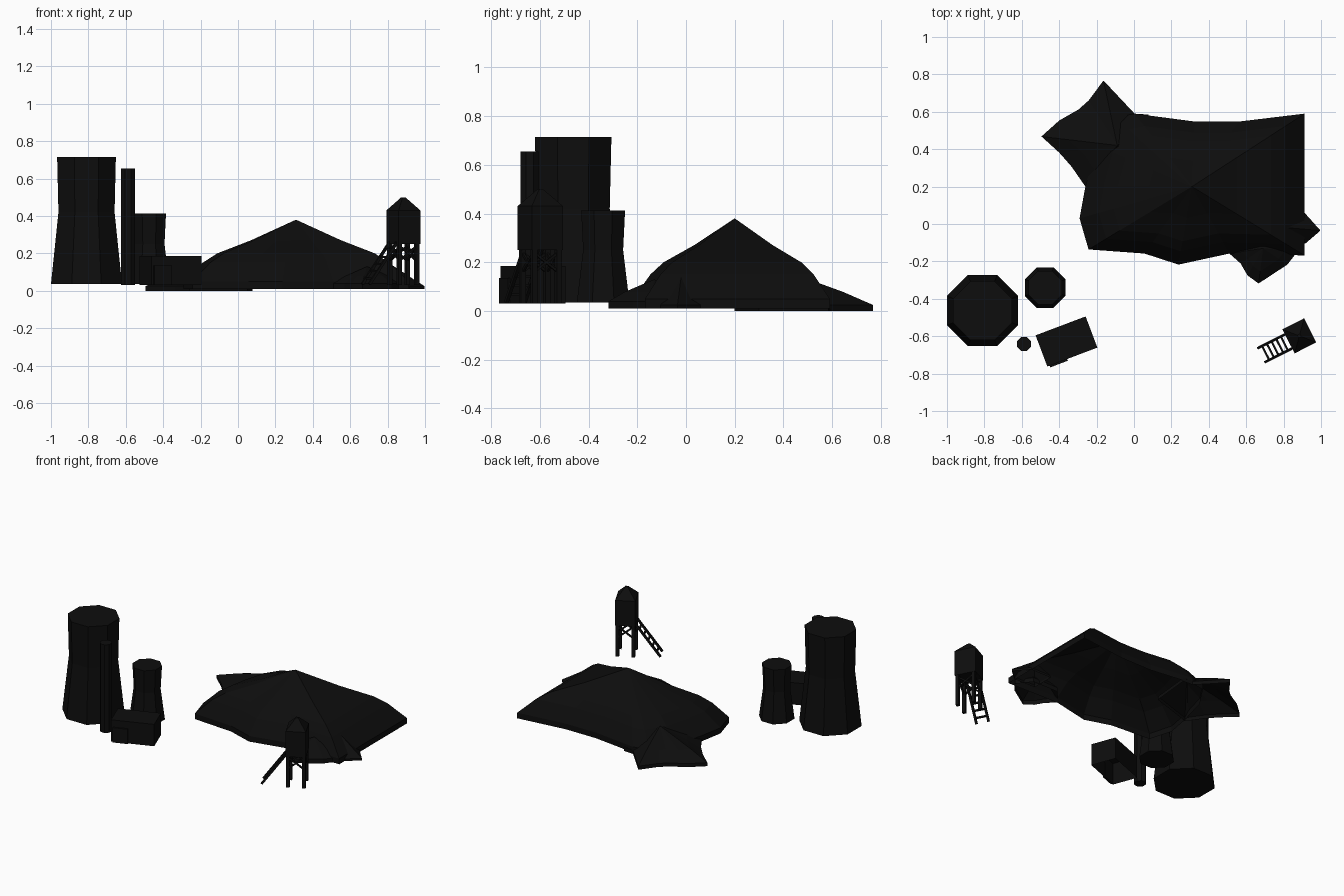
import bpy, bmesh, math
from mathutils import Matrix, Vector

if "Cube" in bpy.data.objects:
    bpy.data.objects.remove(bpy.data.objects["Cube"])

mat = bpy.data.materials.new("soot_black")
mat.diffuse_color = (0.004, 0.004, 0.004, 1)
mat.use_nodes = True
mat.node_tree.nodes["Principled BSDF"].inputs["Base Color"].default_value = mat.diffuse_color


def finish(name, bm, matrix=None):
    bmesh.ops.recalc_face_normals(bm, faces=bm.faces)
    me = bpy.data.meshes.new(name)
    bm.to_mesh(me)
    bm.free()
    if matrix:
        me.transform(matrix)
    ob = bpy.data.objects.new(name, me)
    me.materials.append(mat)
    bpy.context.collection.objects.link(ob)
    return ob


def loft(name, rings, bottom=True, top=True, apex=None, matrix=None):
    """Skin a stack of rings, closing with flat caps or a point."""
    bm = bmesh.new()
    rows = [[bm.verts.new(p) for p in r] for r in rings]
    n = len(rows[0])
    for a, b in zip(rows, rows[1:]):
        for i in range(n):
            j = (i + 1) % n
            bm.faces.new((a[i], a[j], b[j], b[i]))
    if bottom:
        bm.faces.new(rows[0])
    if apex:
        tip = bm.verts.new(apex)
        for i in range(n):
            bm.faces.new((rows[-1][i], rows[-1][(i + 1) % n], tip))
    elif top:
        bm.faces.new(rows[-1])
    return finish(name, bm, matrix)


def octagon(c, half, z):
    r = half / math.cos(math.pi / 8)
    return [(c[0] + r * math.cos((k + .5) * math.pi / 4),
             c[1] + r * math.sin((k + .5) * math.pi / 4), z) for k in range(8)]


def stack(name, c, profile):
    loft(name, [octagon(c, h, z) for h, z in profile])


def rect(x0, x1, y0, y1, z):
    return [(x0, y0, z), (x1, y0, z), (x1, y1, z), (x0, y1, z)]


def beam(name, a, b, w, matrix):
    a, b = Vector(a), Vector(b)
    d = b - a
    bm = bmesh.new()
    bmesh.ops.create_cube(bm, size=1)
    m = (Matrix.Translation((a + b) / 2) @ d.to_track_quat('Z', 'Y').to_matrix().to_4x4()
         @ Matrix.Diagonal((w, w, d.length, 1)))
    return finish(name, bm, matrix @ m)


def hill(name, outline, apex, profile):
    """Rocky mound: outline scaled towards the apex at each profile step."""
    ax, ay, _ = apex
    rings = [[(ax + (x - ax) * t, ay + (y - ay) * t, z) for x, y in outline]
             for t, z in profile]
    loft(name, rings, bottom=False, apex=apex)


# Cooling towers and chimney
stack("large_cooling_tower", (-.81, -.463), [(.19, .035), (.15, .42), (.157, .715)])
stack("small_cooling_tower", (-.475, -.34), [(.108, .035), (.082, .25), (.09, .412)])
stack("chimney", (-.588, -.642), [(.037, .03), (.037, .655)])

# Shed, open underneath, with a door block
shed = Matrix.Translation((-.361, -.628, 0)) @ Matrix.Rotation(math.radians(20.7), 4, 'Z')
loft("shed", [rect(-.143, .143, -.089, .089, z) for z in (.03, .185)],
     bottom=False, matrix=shed)
loft("shed_door", [rect(-.13, -.03, -.099, -.085, z) for z in (.03, .135)], matrix=shed)

# Coal heap: main mound plus three low spurs
hill("main_mound",
     [(-.243, -.136), (-.291, .03), (-.26, .2), (-.2, .42), (-.1, .57), (.003, .59),
      (.323, .548), (.564, .548), (.912, .59), (.912, .06), (.912, -.168),
      (.51, -.158), (.238, -.217), (.056, -.158)],
     (.31, .2, .38),
     [(1, .01), (1, .05), (.83, .15), (.7, .2), (.4, .27)])
spur = [(1, 0), (1, .025), (.65, .078)]
hill("back_left_spur",
     [(-.26, .2), (-.334, .307), (-.4, .382), (-.495, .468), (-.4, .553), (-.297, .612),
      (-.243, .66), (-.163, .767), (-.072, .67), (.003, .59), (.078, .585), (.05, .3)],
     (-.09, .42, .16), spur)
hill("right_spur", [(.912, .06), (.997, -.035), (.917, -.104), (.75, -.1), (.75, .06)],
     (.82, -.02, .14), [(1, .01), (1, .025), (.6, .07)])
hill("front_right_spur",
     [(.874, -.147), (.82, -.217), (.666, -.318), (.607, -.275), (.57, -.211),
      (.51, -.158), (.6, -.05), (.8, -.05)],
     (.69, -.13, .13), [(1, .01), (1, .04), (.65, .078)])

# Water tower tank and pyramid roof
wt = Matrix.Translation((.884, -.598, 0)) @ Matrix.Rotation(math.radians(27), 4, 'Z')
tank = rect(-.065, .065, -.072, .072, 0)
loft("water_tank", [[(x * s, y * s, z) for x, y, _ in tank]
                    for s, z in ((1, .25), (1, .43), (.12, .5))], matrix=wt)

# Water tower legs and crossed braces
legs = [(-.052, -.056), (.052, -.056), (.052, .056), (-.052, .056)]
for i, (x, y) in enumerate(legs):
    beam("tower_leg", (x, y, .03), (x, y, .26), .022, wt)
    u, v = legs[(i + 1) % 4]
    beam("tower_brace", (x, y, .16), (u, v, .24), .01, wt)
    beam("tower_brace", (x, y, .24), (u, v, .16), .01, wt)

# Ladder leaning on the tank
foot, head = Vector((-.225, 0, .035)), Vector((-.06, 0, .26))
for s in (-1, 1):
    off = Vector((0, .042 * s, 0))
    beam("ladder_rail", foot + off, head + off, .014, wt)
for k in range(5):
    p = foot.lerp(head, .14 + k * .17)
    beam("ladder_rung", p - Vector((0, .042, 0)), p + Vector((0, .042, 0)), .011, wt)
